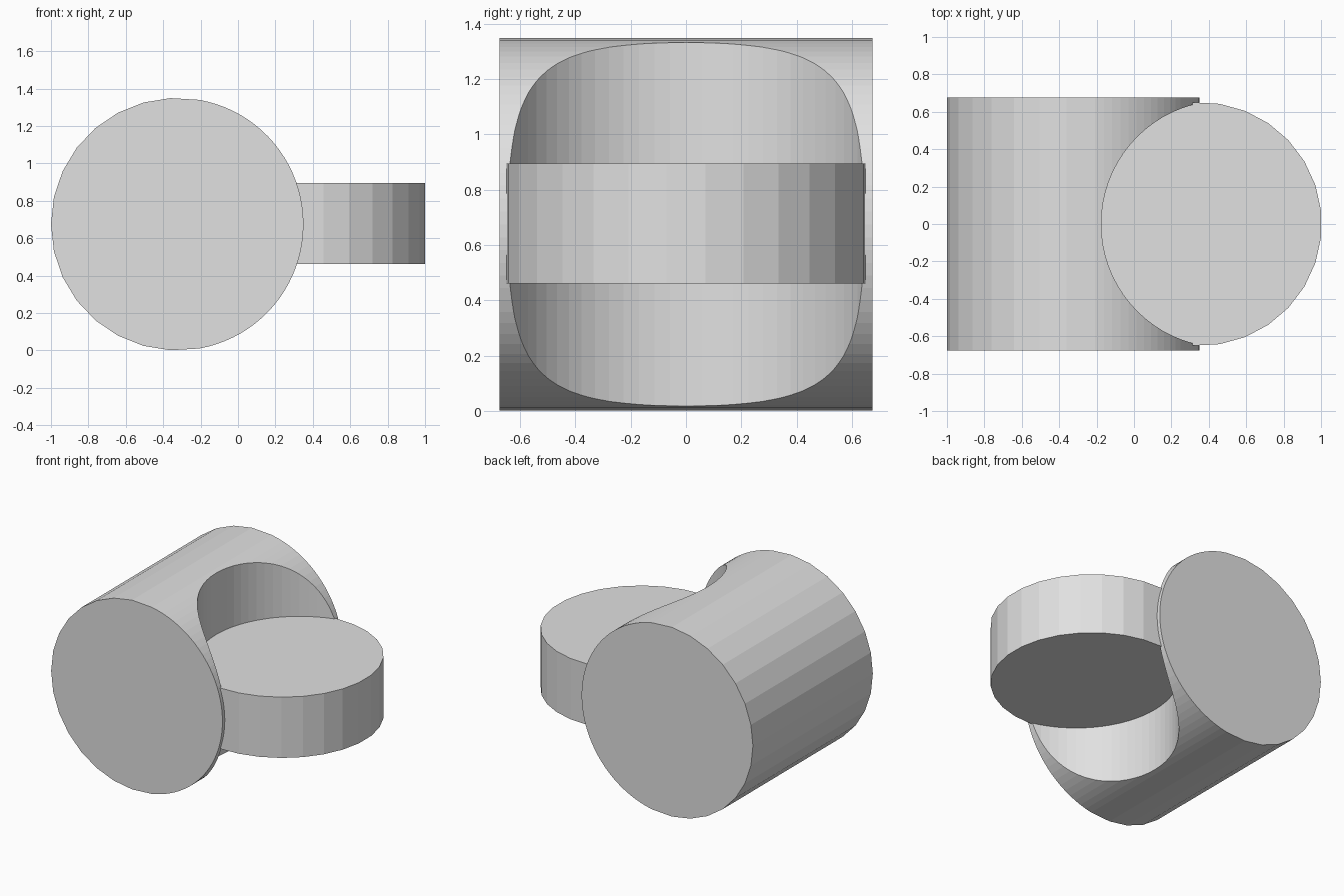
import bpy
import bmesh
from math import cos, sin, tau, radians
from mathutils import Matrix

if "Cube" in bpy.data.objects:
    bpy.data.objects.remove(bpy.data.objects["Cube"], do_unlink=True)

grey = bpy.data.materials.new("light_grey")
grey.use_nodes = True
colour = (0.75, 0.75, 0.75, 1)
grey.diffuse_color = colour
grey.node_tree.nodes["Principled BSDF"].inputs["Base Color"].default_value = colour

SIDES = 29
STEP = tau / SIDES


def prism(name, radius, depth, angles, matrix):
    """Flat-shaded prism with corners at the given angles, extruded along local z."""
    bm = bmesh.new()
    ring = [bm.verts.new((radius * cos(a), radius * sin(a), -depth / 2)) for a in angles]
    base = bm.faces.new(ring)
    top = bmesh.ops.extrude_face_region(bm, geom=[base])["geom"]
    moved = [v for v in top if isinstance(v, bmesh.types.BMVert)]
    bmesh.ops.translate(bm, verts=moved, vec=(0, 0, depth))
    bmesh.ops.recalc_face_normals(bm, faces=bm.faces)
    bm.transform(matrix)
    mesh = bpy.data.meshes.new(name)
    bm.to_mesh(mesh)
    bm.free()
    mesh.materials.append(grey)
    obj = bpy.data.objects.new(name, mesh)
    bpy.context.collection.objects.link(obj)
    return obj


# Corners start opposite the pocket, so a flat side faces +x
coarse = [tau / 2 + i * STEP for i in range(SIDES)]

# Drum lying along y: coarse sides on the left, fine ones by the pocket
limit = radians(80)
fine = [-limit + 2 * limit * i / 40 for i in range(41)]
rounded = [tau / 2 + i * STEP for i in range(-7, 8)] + [a + tau for a in fine]
rounded = sorted(a % tau for a in rounded)
lay_down = Matrix.Translation((-0.325, 0, 0.675)) @ Matrix.Rotation(radians(90), 4, "X")
drum = prism("drum", 0.675, 1.35, rounded, lay_down)

# Upright round pocket cut through the drum
cutter = prism("pocket_cutter", 0.66, 2, [tau * i / 72 for i in range(72)],
               Matrix.Translation((0.485, 0, 0.675)))
cutter.hide_render = True
cutter.hide_set(True)
cut = drum.modifiers.new("pocket", "BOOLEAN")
cut.operation = "DIFFERENCE"
cut.solver = "EXACT"
cut.object = cutter

# Apply the cut and drop the helper
bpy.context.view_layer.update()
graph = bpy.context.evaluated_depsgraph_get()
result = bpy.data.meshes.new_from_object(drum.evaluated_get(graph))
drum.modifiers.clear()
drum.data = result
bpy.data.objects.remove(cutter, do_unlink=True)

# Flat disc seated in the pocket
prism("disc", 0.651, 0.433, coarse, Matrix.Translation((0.353, 0, 0.678)))
